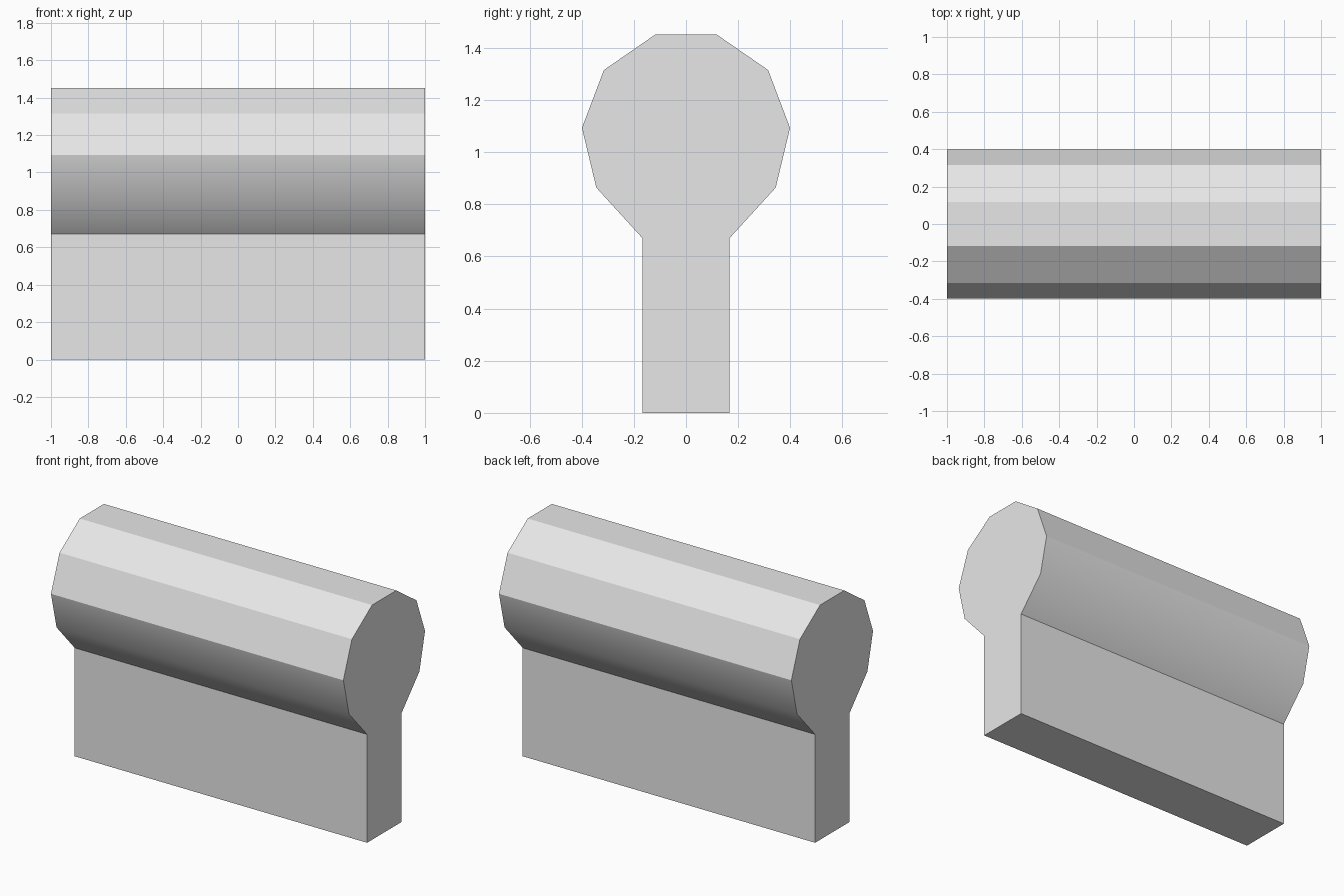
import bpy
import bmesh
import math

cube = bpy.data.objects.get("Cube")
if cube:
    bpy.data.objects.remove(cube, do_unlink=True)

# Plain grey material
grey = bpy.data.materials.new("light_grey")
grey.use_nodes = True
colour = (0.8, 0.8, 0.8, 1)
grey.diffuse_color = colour
grey.node_tree.nodes["Principled BSDF"].inputs["Base Color"].default_value = colour

# Half of the cross-section (y, z): narrow stem, then rounded head
half = [(0.167, 0), (0.167, 0.67), (0.344, 0.864),
        (0.399, 1.093), (0.315, 1.315), (0.118, 1.451)]
outline = half + [(-y, z) for y, z in reversed(half)]

# Extrude the mirrored outline along x
bm = bmesh.new()
end = bm.faces.new([bm.verts.new((-1, y, z)) for y, z in outline])
extruded = bmesh.ops.extrude_face_region(bm, geom=[end], use_keep_orig=True)
moved = [v for v in extruded["geom"] if isinstance(v, bmesh.types.BMVert)]
bmesh.ops.translate(bm, verts=moved, vec=(2, 0, 0))
bmesh.ops.recalc_face_normals(bm, faces=bm.faces)

mesh = bpy.data.meshes.new("round_topped_rail")
bm.to_mesh(mesh)
bm.free()
mesh.materials.append(grey)
rail = bpy.data.objects.new("round_topped_rail", mesh)
bpy.context.collection.objects.link(rail)

# Smooth only the gentle bends on the underside of the head
bpy.ops.object.select_all(action='DESELECT')
rail.select_set(True)
bpy.context.view_layer.objects.active = rail
bpy.ops.object.shade_smooth_by_angle(angle=math.radians(31.5))
